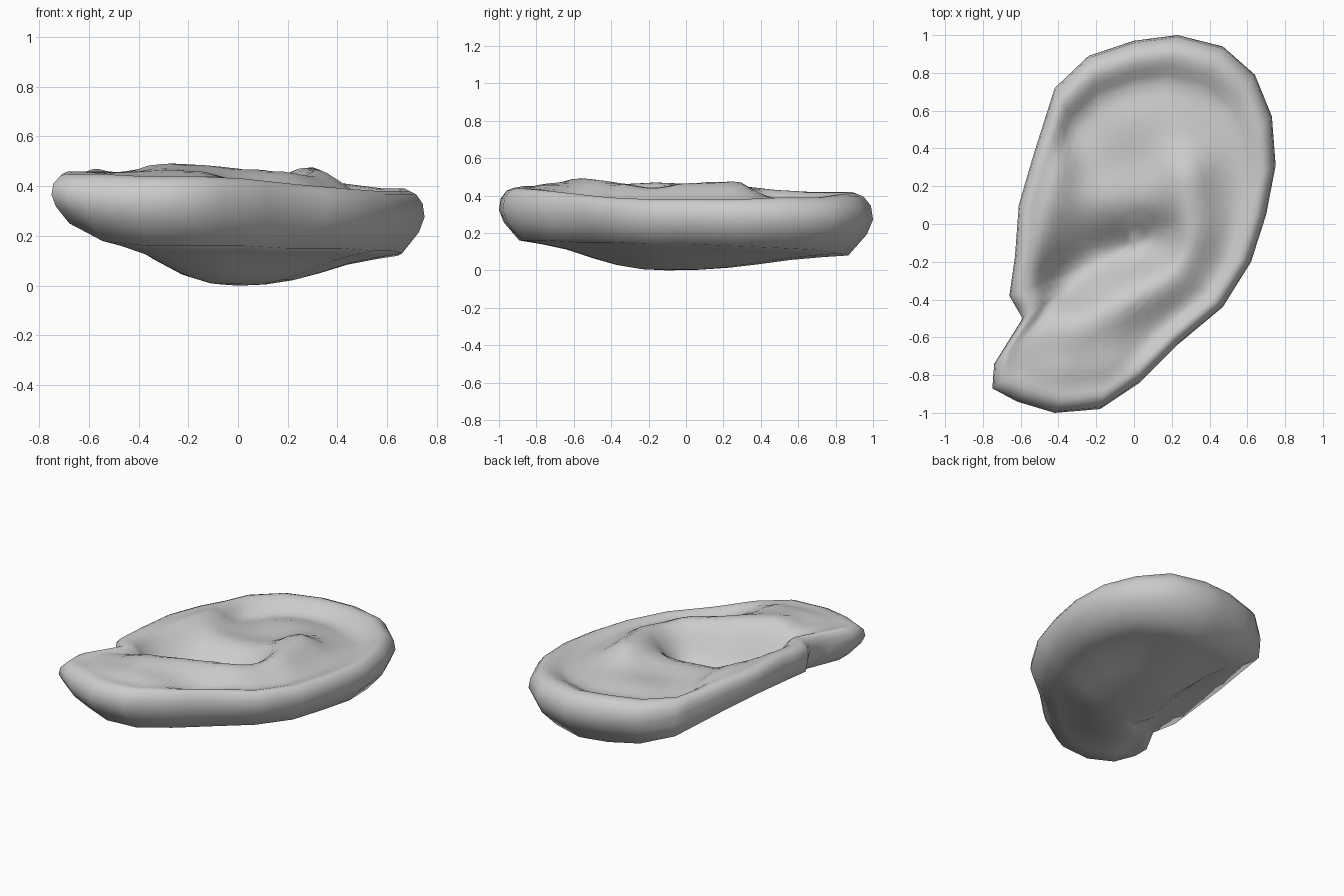
import bpy, math
from mathutils import Vector

old = bpy.data.objects.get("Cube")
if old:
    bpy.data.objects.remove(old, do_unlink=True)

CENTRE = Vector((0.0, -0.1))

# Rim outline, clockwise from the tip:
# x, y, underside height, rim height, undercut (1 rounded, 0 square edge)
OUTLINE = [
    (0.23, 1.00, .08, .41, 1), (0.47, 0.94, .09, .41, 1), (0.64, 0.79, .11, .39, 1),
    (0.73, 0.57, .12, .39, 1), (0.75, 0.31, .13, .38, 1), (0.70, 0.05, .14, .38, 1),
    (0.62, -0.20, .14, .38, 1), (0.47, -0.44, .15, .39, 1), (0.23, -0.64, .15, .41, 1),
    (0.03, -0.84, .16, .43, 1), (-0.18, -0.98, .16, .44, 1), (-0.42, -1.00, .16, .44, 1),
    (-0.62, -0.94, .18, .45, 1), (-0.75, -0.87, .25, .45, .8), (-0.74, -0.74, .25, .46, .7),
    (-0.59, -0.50, .23, .46, .5), (-0.66, -0.38, .28, .46, .2), (-0.63, -0.17, .29, .47, 0),
    (-0.61, 0.10, .30, .46, 0), (-0.54, 0.34, .265, .45, 0), (-0.48, 0.53, .23, .43, 0),
    (-0.42, 0.72, .19, .42, .1), (-0.24, 0.89, .13, .42, .6), (0.00, 0.97, .09, .42, 1),
]

# Raised folds and hollows: path, width, height
FOLDS = [
    ([(-.32, -.52), (-.1, -.44), (.18, -.28), (.3, -.03), (.28, .25)], .145, .125),  # inner fold
    ([(.2, .5), (.0, .55)], .18, .03),                                       # upper mound
    ([(-.55, -.33), (-.52, -.12), (-.47, .08), (-.43, .3)], .12, .105),      # ear flap
    ([(-.3, .13), (.05, .14)], .12, .035),                                   # fold root
    ([(-.58, -.65), (-.5, -.8), (-.15, -.75)], .20, .105),                   # lobe
    ([(-.36, -.31), (-.2, -.18), (.1, -.1)], .14, -.14),                     # bowl
    ([(-.27, .5), (-.15, .68), (.2, .8), (.45, .65)], .10, -.02),            # groove under rim
]


def path_distance(p, path):
    best = 9.0
    for a, b in zip(path, path[1:]):
        a, b = Vector(a), Vector(b)
        t = max(0, min(1, (p - a).dot(b - a) / (b - a).length_squared))
        best = min(best, (p - a.lerp(b, t)).length)
    return best


def fold_height(p):
    return 0.35 + sum(h * math.exp(-(path_distance(p, path) / w) ** 2)
                      for path, w, h in FOLDS)


# Underside profile as fractions of the edge height
UNDER = [(0, 0), (.15, .04), (.3, .18), (.45, .42), (.6, .7), (.75, .88), (.88, 1)]


def under_fraction(s):
    for (s0, f0), (s1, f1) in zip(UNDER, UNDER[1:]):
        if s <= s1:
            return f0 + (f1 - f0) * (s - s0) / (s1 - s0)
    return 1.0


# Columns: outline corners plus midpoints
columns = []
for a, b in zip(OUTLINE, OUTLINE[1:] + OUTLINE[:1]):
    columns += [a, tuple((i + j) / 2 for i, j in zip(a, b))]
N = len(columns)

verts, faces = [], []


def add_ring(scale, height, undercut=False):
    for c in columns:
        k = 1 - (1 - scale) * c[4] if undercut else scale
        p = CENTRE + (Vector(c[:2]) - CENTRE) * k
        verts.append((p.x, p.y, height(p, c)))


# Underside, from the middle outwards
for s, f in UNDER[1:]:
    add_ring(s, lambda p, c: c[2] * f, s > .8)

# Rounded outer wall
for s, f in [(.97, .34), (1.0, .58)]:
    add_ring(s, lambda p, c: c[2] + (c[3] - c[2]) * f, True)
for s, f in [(.99, .8), (.955, .95), (.92, 1.0)]:
    add_ring(s, lambda p, c: c[2] + (c[3] - c[2]) * f)

# Folded upper surface, from the rim inwards
TOP = [.885, .85, .81, .77, .71, .65, .58, .51, .44, .37, .3, .23, .16, .08]
for s in TOP:
    w = max(0, min(1, (s - .74) / .17))
    w = w * w * (3 - 2 * w)
    add_ring(s, lambda p, c: max(fold_height(p) * (1 - w) + c[3] * w,
                                 c[2] * under_fraction(s) + .04))

rings = len(verts) // N
for r in range(rings - 1):
    for i in range(N):
        j = (i + 1) % N
        faces.append((r * N + i, r * N + j, (r + 1) * N + j, (r + 1) * N + i))

# Close the middle of both surfaces
low, high = len(verts), len(verts) + 1
verts += [(CENTRE.x, CENTRE.y, 0), (CENTRE.x, CENTRE.y, fold_height(CENTRE))]
last = (rings - 1) * N
for i in range(N):
    j = (i + 1) % N
    faces += [(low, j, i), (high, last + i, last + j)]

# Outline runs clockwise, so flip the winding to face outwards
mesh = bpy.data.meshes.new("ear")
mesh.from_pydata(verts, [], [f[::-1] for f in faces])
mesh.update()
ear = bpy.data.objects.new("ear", mesh)
bpy.context.collection.objects.link(ear)

# One plain grey
grey = bpy.data.materials.new("light grey")
grey.use_nodes = True
colour = (0.6, 0.6, 0.6, 1)
grey.diffuse_color = colour
grey.node_tree.nodes["Principled BSDF"].inputs["Base Color"].default_value = colour
mesh.materials.append(grey)

mesh.polygons.foreach_set("use_smooth", [True] * len(mesh.polygons))
